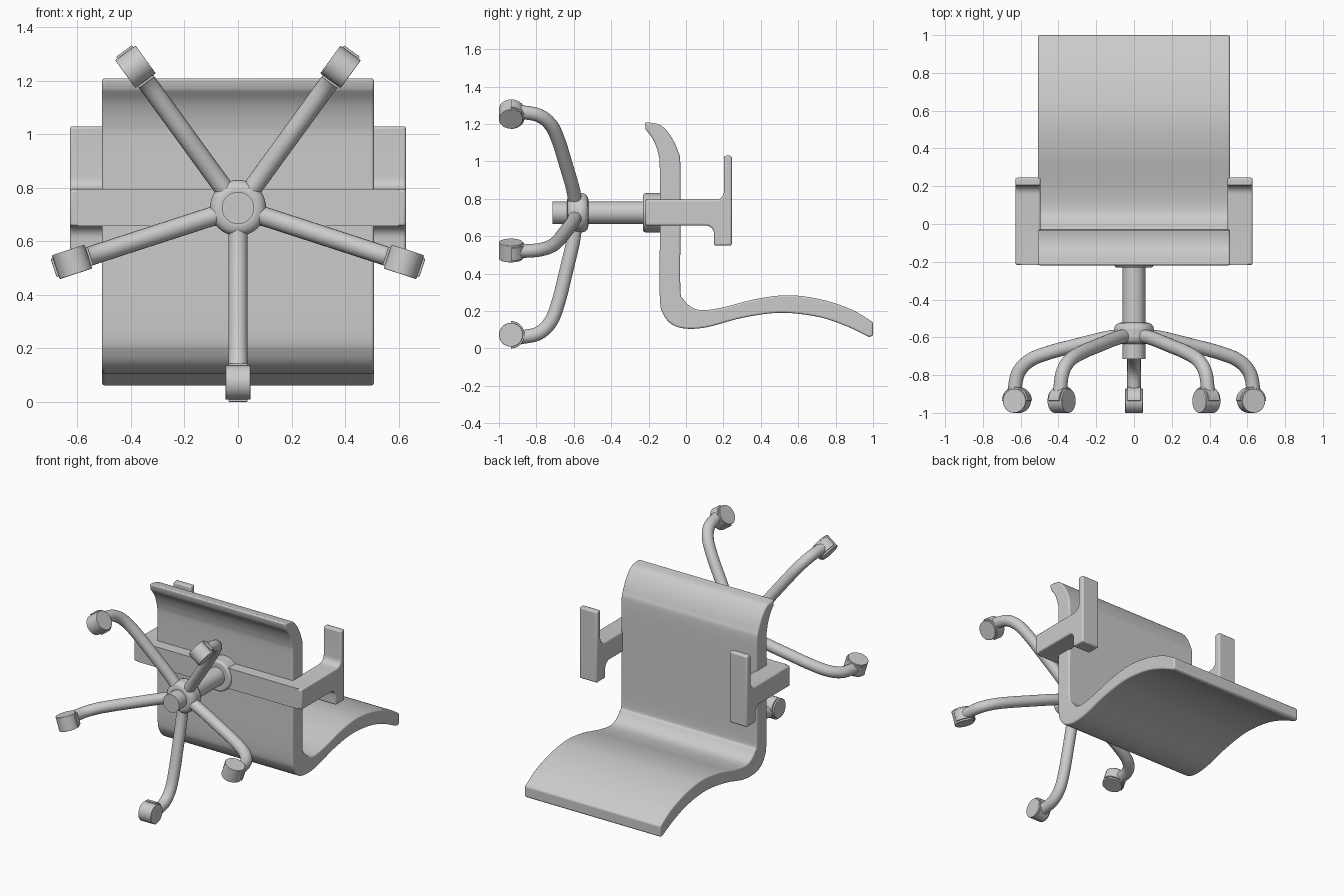
import bpy, bmesh, math
from mathutils import Matrix, Vector

cube = bpy.data.objects.get("Cube")
if cube:
    bpy.data.objects.remove(cube, do_unlink=True)

AXIS_Z = 0.725          # height of the column axis, which runs along y

grey = bpy.data.materials.new("plain_grey")
grey.use_nodes = True
grey.diffuse_color = (0.6, 0.6, 0.6, 1)
grey.node_tree.nodes["Principled BSDF"].inputs["Base Color"].default_value = (0.6, 0.6, 0.6, 1)


def finish(name, bm, bevel=0, segments=3, matrix=None):
    """Turn a bmesh into a smooth-shaded object with optional rounded edges."""
    bmesh.ops.recalc_face_normals(bm, faces=bm.faces)
    mesh = bpy.data.meshes.new(name)
    bm.to_mesh(mesh)
    bm.free()
    mesh.materials.append(grey)
    ob = bpy.data.objects.new(name, mesh)
    bpy.context.collection.objects.link(ob)
    if matrix:
        ob.matrix_world = matrix
    if bevel:
        mod = ob.modifiers.new("rounded_edges", 'BEVEL')
        mod.width = bevel
        mod.segments = segments
        mod.limit_method = 'ANGLE'
        mod.angle_limit = math.radians(40)
    bpy.ops.object.select_all(action='DESELECT')
    ob.select_set(True)
    bpy.context.view_layer.objects.active = ob
    bpy.ops.object.shade_smooth_by_angle(angle=math.radians(35))
    return ob


def smooth(points, steps=6):
    """Catmull-Rom curve through the points."""
    p = [Vector(q) for q in points]
    p = [2 * p[0] - p[1]] + p + [2 * p[-1] - p[-2]]
    out = []
    for a, b, c, d in zip(p, p[1:], p[2:], p[3:]):
        for i in range(steps):
            t = i / steps
            out.append(0.5 * (2 * b + (c - a) * t + (2 * a - 5 * b + 4 * c - d) * t * t
                              + (3 * b - a - 3 * c + d) * t ** 3))
    return out + [p[-2]]


def extrude_profile(name, yz, x0, x1, bevel=0, matrix=None):
    """Extrude a closed (y, z) outline from x0 to x1."""
    bm = bmesh.new()
    face = bm.faces.new([bm.verts.new((x0, y, z)) for y, z in yz])
    new = bmesh.ops.extrude_face_region(bm, geom=[face])["geom"]
    verts = [v for v in new if isinstance(v, bmesh.types.BMVert)]
    bmesh.ops.translate(bm, verts=verts, vec=(x1 - x0, 0, 0))
    return finish(name, bm, bevel, 3, matrix)


def y_cylinder(name, radius, y0, y1, bevel=0):
    bm = bmesh.new()
    place = Matrix.Translation((0, (y0 + y1) / 2, AXIS_Z)) @ Matrix.Rotation(math.pi / 2, 4, 'X')
    bmesh.ops.create_cone(bm, cap_ends=True, segments=40, radius1=radius, radius2=radius,
                          depth=y1 - y0, matrix=place)
    return finish(name, bm, bevel, 4)


def arc(radius, cy, cz, start, end, n):
    return [(cy + radius * math.cos(math.radians(start + (end - start) * i / n)),
             cz + radius * math.sin(math.radians(start + (end - start) * i / n)))
            for i in range(n + 1)]


# Seat and back: one curved shell, drawn as underside and upper side
under = smooth([(-0.215, 1.17), (-0.175, 1.115), (-0.148, 1.04), (-0.14, 0.95), (-0.14, 0.6),
                (-0.14, 0.27), (-0.12, 0.18), (-0.07, 0.125), (0.01, 0.105), (0.12, 0.115),
                (0.3, 0.163), (0.5, 0.19), (0.7, 0.17), (0.85, 0.122), (0.98, 0.06)])
upper = smooth([(1.0, 0.14), (0.88, 0.21), (0.72, 0.262), (0.55, 0.284), (0.38, 0.265),
                (0.2, 0.22), (0.09, 0.204), (0.03, 0.22), (-0.015, 0.265), (-0.03, 0.32),
                (-0.03, 0.65), (-0.03, 0.98), (-0.045, 1.06), (-0.085, 1.14),
                (-0.14, 1.195), (-0.22, 1.21)])
extrude_profile("seat_shell", under + [Vector((1.0, 0.068))] + upper, -0.508, 0.508, 0.015)

# Crossbar under the seat
extrude_profile("arm_crossbar", [(-0.217, 0.657), (-0.12, 0.657), (-0.12, 0.795), (-0.217, 0.795)],
                -0.6, 0.6)

# Armrests: support and pad in one outline with filleted corners
arm = ([(-0.217, 0.657)] + arc(0.045, 0.105, 0.612, 90, 0, 6) + [(0.15, 0.55), (0.245, 0.55),
       (0.245, 1.03), (0.203, 1.03)] + arc(0.045, 0.158, 0.84, 0, -90, 6) + [(-0.217, 0.795)])
for side, sign in (("left", 1), ("right", -1)):
    extrude_profile(side + "_armrest", arm, sign * 0.495, sign * 0.628, 0.01)

# Column, hub and seat mount
y_cylinder("column", 0.06, -0.715, -0.15)
y_cylinder("base_hub", 0.105, -0.635, -0.522, 0.035)
y_cylinder("seat_mount", 0.105, -0.23, -0.12, 0.015)

# Five legs with casters, each shaped in the plane below the axis and turned into place
leg_path = smooth([(-0.59, -0.05), (-0.605, -0.16), (-0.645, -0.33), (-0.68, -0.47),
                   (-0.722, -0.58), (-0.79, -0.645), (-0.895, -0.668)])
wheel_y, wheel_z = -0.936, -0.652
for k in range(5):
    turn = Matrix.Translation((0, 0, AXIS_Z)) @ Matrix.Rotation(math.radians(72 * k), 4, 'Y')
    tag = "_%d" % (k + 1)

    # Bent tube: rings swept along the path
    bm = bmesh.new()
    rings = []
    for i, p in enumerate(leg_path):
        tangent = (leg_path[min(i + 1, len(leg_path) - 1)] - leg_path[max(i - 1, 0)]).normalized()
        normal = Vector((-tangent.y, tangent.x))
        ring = []
        for j in range(20):
            a = math.tau * j / 20
            q = p + normal * (0.037 * math.sin(a))
            ring.append(bm.verts.new((0.036 * math.cos(a), q.x, q.y)))
        rings.append(ring)
    for r, s in zip(rings, rings[1:]):
        for j in range(20):
            bm.faces.new((r[j], r[j - 1], s[j - 1], s[j]))
    bm.faces.new(rings[0])
    bm.faces.new(rings[-1])
    finish("leg" + tag, bm, matrix=turn)

    # Wheel and the half-round guard over it
    extrude_profile("caster_wheel" + tag, arc(0.064, wheel_y, wheel_z, 0, 350, 35),
                    -0.047, 0.047, 0.003, turn)
    extrude_profile("caster_guard" + tag, arc(0.073, wheel_y, wheel_z, -90, 90, 20),
                    -0.036, 0.036, 0.003, turn)
